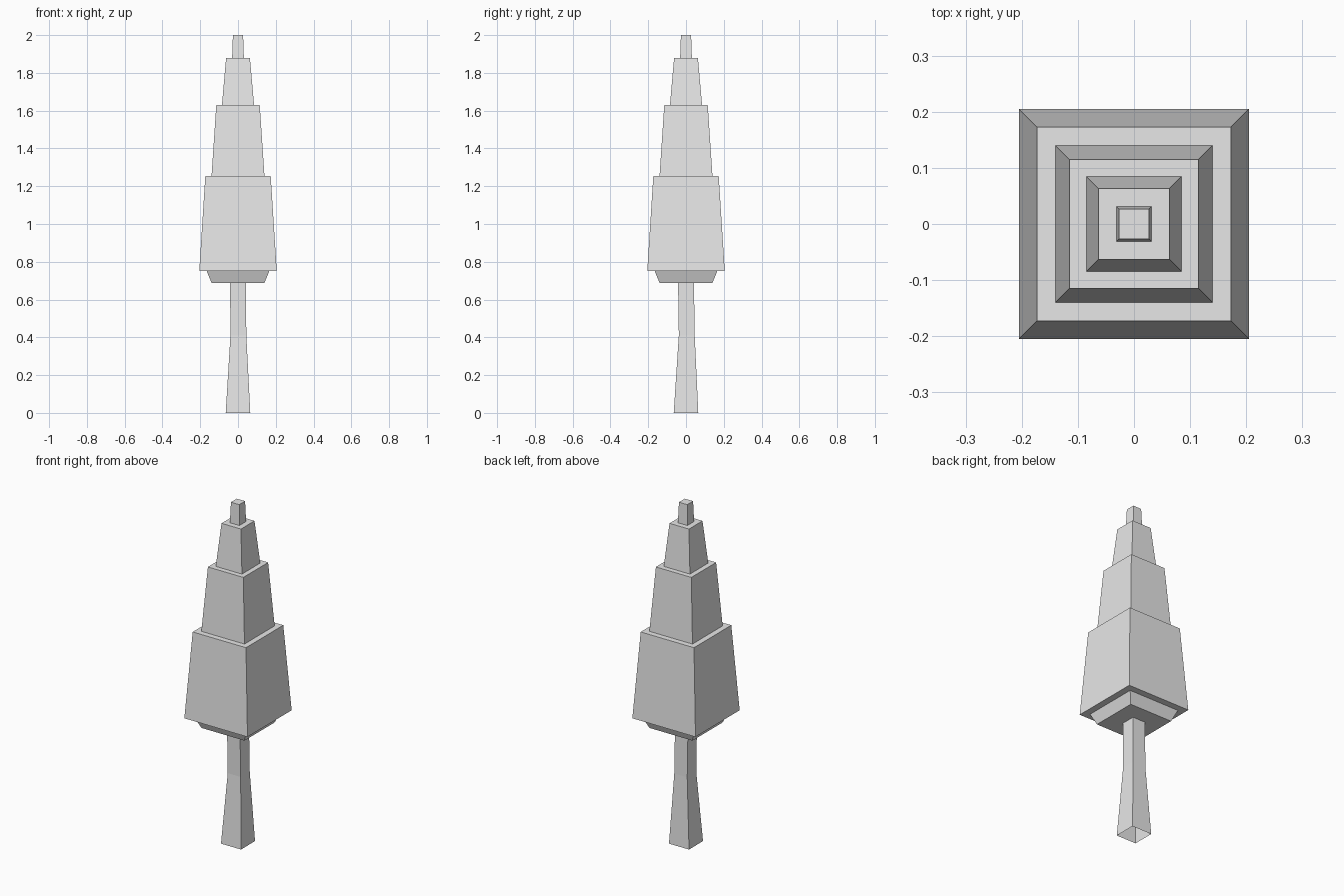
import bpy
import bmesh

cube = bpy.data.objects.get("Cube")
if cube:
    bpy.data.objects.remove(cube, do_unlink=True)

grey = bpy.data.materials.new("light_grey")
grey.use_nodes = True
grey.diffuse_color = (0.8, 0.8, 0.8, 1)
grey.node_tree.nodes["Principled BSDF"].inputs["Base Color"].default_value = (0.8, 0.8, 0.8, 1)


def square_loft(name, sections, cap_bottom, cap_top):
    """Loft square rings given as (half width, height, x shift, y shift)."""
    bm = bmesh.new()
    rings = []
    for half, z, dx, dy in sections:
        corners = ((-1, -1), (1, -1), (1, 1), (-1, 1))
        rings.append([bm.verts.new((dx + sx * half, dy + sy * half, z)) for sx, sy in corners])
    for low, high in zip(rings, rings[1:]):
        for i in range(4):
            j = (i + 1) % 4
            bm.faces.new((low[i], low[j], high[j], high[i]))
    if cap_bottom:
        bm.faces.new(rings[0][::-1])
    if cap_top:
        bm.faces.new(rings[-1])
    mesh = bpy.data.meshes.new(name)
    bm.to_mesh(mesh)
    bm.free()
    mesh.materials.append(grey)
    obj = bpy.data.objects.new(name, mesh)
    bpy.context.collection.objects.link(obj)
    return obj


# Flared trunk, open at the foot
square_loft("trunk", [(0.065, 0, 0, 0), (0.042, 0.41, 0.002, 0.004), (0.042, 0.69, 0, 0)],
            False, False)

# Stepped foliage: inset underside skirt, then four tapering tiers
skirt = [(0.14, 0.688), (0.166, 0.752)]
tiers = [(0.205, 0.173, 0.752, 1.255), (0.14, 0.115, 1.255, 1.63),
         (0.085, 0.063, 1.63, 1.88), (0.031, 0.027, 1.88, 2.0)]
profile = list(skirt)
for bottom, top, z0, z1 in tiers:
    profile += [(bottom, z0), (top, z1)]
square_loft("foliage", [(half, z, 0, 0) for half, z in profile], True, True)
